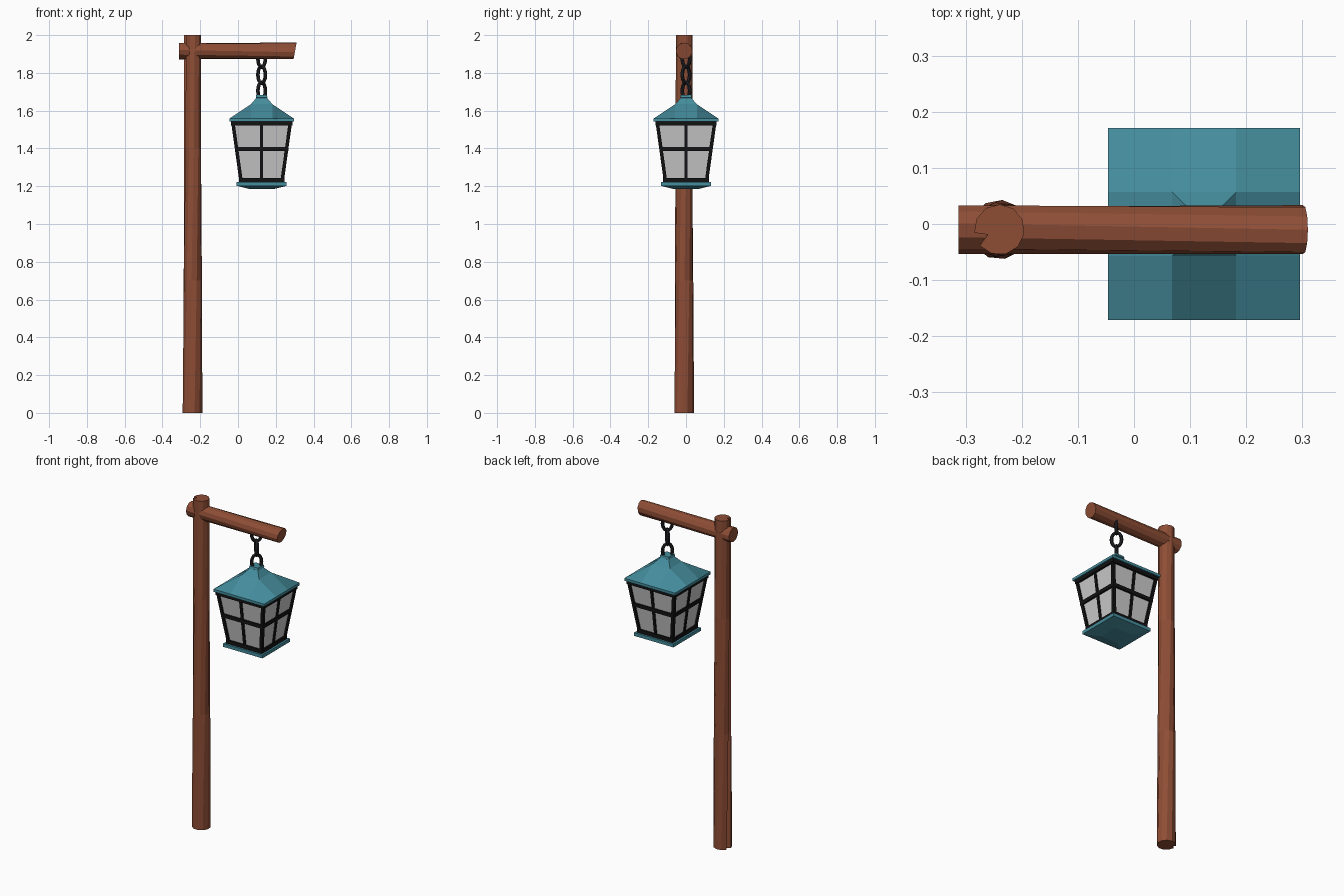
import bpy, bmesh, math
from mathutils import Vector, Matrix

if "Cube" in bpy.data.objects:
    bpy.data.objects.remove(bpy.data.objects["Cube"])

LX = 0.125  # lantern centre


def mat(name, rgb):
    m = bpy.data.materials.new(name)
    m.diffuse_color = (*rgb, 1)
    m.use_nodes = True
    m.node_tree.nodes["Principled BSDF"].inputs["Base Color"].default_value = m.diffuse_color
    return m


WOOD = mat("wood", (0.27, 0.075, 0.036))
TEAL = mat("teal", (0.06, 0.27, 0.34))
BLACK = mat("iron", (0.006, 0.006, 0.007))
CHAIN = mat("chain_iron", (0.016, 0.016, 0.02))


def finish(name, bm, material=None):
    bmesh.ops.recalc_face_normals(bm, faces=bm.faces)
    me = bpy.data.meshes.new(name)
    bm.to_mesh(me)
    bm.free()
    if material:
        me.materials.append(material)
    ob = bpy.data.objects.new(name, me)
    bpy.context.collection.objects.link(ob)
    return ob


def loft(bm, rings, caps=True):
    vs = [[bm.verts.new(p) for p in r] for r in rings]
    n = len(vs[0])
    for a, b in zip(vs, vs[1:]):
        for i in range(n):
            j = (i + 1) % n
            bm.faces.new((a[i], a[j], b[j], b[i]))
    if caps:
        bm.faces.new(vs[0][::-1])
        bm.faces.new(vs[-1])


def square(h, z):
    return [(LX + sx * h, sy * h, z) for sx, sy in ((-1, -1), (1, -1), (1, 1), (-1, 1))]


def bar(bm, p, q, w, d, out):
    """Box from p to q, w wide and d deep along the outward direction."""
    p, q = Vector(p), Vector(q)
    t = (q - p).normalized()
    o = Vector(out)
    o = (o - t * o.dot(t)).normalized()
    s = t.cross(o)
    loft(bm, [[c + s * w / 2 * a + o * d / 2 * b
               for a, b in ((-1, -1), (1, -1), (1, 1), (-1, 1))] for c in (p, q)])


# Post: twisted, tapering log with a split running down it
SIDES = 11


def log_ring(r, turn, split):
    pts = []
    for i in range(SIDES):
        a = math.radians(turn) + i * math.tau / SIDES
        pts.append((r * math.cos(a), r * math.sin(a)))
        if i == 0 and split:
            b = a + math.tau / SIDES / 2
            pts.append((r * split * math.cos(b), r * split * math.sin(b)))
    return pts


bm = bmesh.new()
loft(bm, [[(-0.24 + x, -0.01 + y, z) for x, y in log_ring(r, t, s)]
          for z, r, t, s in ((0, 0.053, 150, 0.6), (0.7, 0.049, 165, 0.7),
                             (1.4, 0.046, 180, 0.7), (2, 0.045, 187, 0.5))])
finish("post", bm, WOOD)

# Crossbeam: log with a slanted end
bm = bmesh.new()
loft(bm, [[(x + k * z, -0.01 + y, 1.916 + z) for y, z in log_ring(0.044, t, 0)]
          for x, k, t in ((-0.313, 0, 10), (0.302, 0.18, 25))])
finish("crossbeam", bm, WOOD)

# Chain links, alternately turned
for i, z in enumerate((1.875, 1.79, 1.705)):
    bm = bmesh.new()
    rot = Matrix.Rotation(math.radians(45 + 90 * i), 3, 'Z')
    n, m = 14, 6
    rings = []
    for k in range(n):
        a = k * math.tau / n
        d = Vector((math.cos(a), 0, math.sin(a)))
        c = Vector((0.028 * d.x, 0, 0.045 * d.z))
        rings.append([rot @ (c + 0.010 * (d * math.cos(b) + Vector((0, math.sin(b), 0))))
                      + Vector((LX, 0, z)) for b in (j * math.tau / m for j in range(m))])
    loft(bm, rings + [rings[0]], caps=False)
    bmesh.ops.remove_doubles(bm, verts=bm.verts, dist=1e-5)
    finish("chain_link_%d" % (i + 1), bm, CHAIN)

# Roof: slab edge with a three-by-three folded hip on top
bm = bmesh.new()
E, I, T = 0.171, 0.057, 0.028
ZE, ZI, ZT = 1.558, 1.634, 1.668
cs = (-E, -I, I, E)
g = [[bm.verts.new((LX + x, y, ZI if abs(x) < 0.1 and abs(y) < 0.1 else ZE)) for x in cs] for y in cs]
for r in range(3):
    for c in range(3):
        if (r, c) != (1, 1):
            bm.faces.new((g[r][c], g[r][c + 1], g[r + 1][c + 1], g[r + 1][c]))
loft(bm, [square(I, ZI), square(T, ZT), square(T + 0.003, ZT + 0.002), square(T, 1.684)], caps=False)
bm.faces.new([bm.verts.new(p) for p in square(T, 1.684)])
rim = ([g[0][i] for i in range(3)] + [g[i][3] for i in range(3)]
       + [g[3][i] for i in (3, 2, 1)] + [g[i][0] for i in (3, 2, 1)])
low = [bm.verts.new(v.co - Vector((0, 0, 0.016))) for v in rim]
for i in range(12):
    j = (i + 1) % 12
    bm.faces.new((low[i], low[j], rim[j], rim[i]))
bm.faces.new(low[::-1])
bmesh.ops.remove_doubles(bm, verts=bm.verts, dist=1e-5)
finish("roof", bm, TEAL)

# Base tray
bm = bmesh.new()
loft(bm, [square(0.06, 1.184), square(0.132, 1.202), square(0.132, 1.222)])
finish("base_tray", bm, TEAL)

# Glass
Z0, Z1, H0, H1 = 1.222, 1.545, 0.108, 0.153


def half(z):
    return H0 + (H1 - H0) * (z - Z0) / (Z1 - Z0)


bm = bmesh.new()
loft(bm, [square(H0, Z0), square(H1, Z1)], caps=False)
finish("glass", bm)

# Iron frame: corner posts, then mullion and rails on each side
bm = bmesh.new()
for k in range(4):
    rot = Matrix.Rotation(k * math.pi / 2, 3, 'Z')

    def at(x, y, z):
        return rot @ Vector((x, y, z)) + Vector((LX, 0, 0))

    out = rot @ Vector((0, -1, 0))
    bar(bm, at(-H0, -H0, Z0), at(-H1, -H1, Z1), 0.018, 0.018, out)
    bar(bm, at(0, -H0, Z0), at(0, -H1, Z1), 0.016, 0.014, out)
    for z, t, d in ((1.233, 0.022, 0.022), (1.397, 0.022, 0.018), (1.533, 0.022, 0.022)):
        h = half(z)
        e = h + d / 2
        bar(bm, at(-e, -h, z), at(e, -h, z), t, d, out)
finish("lantern_frame", bm, BLACK)
